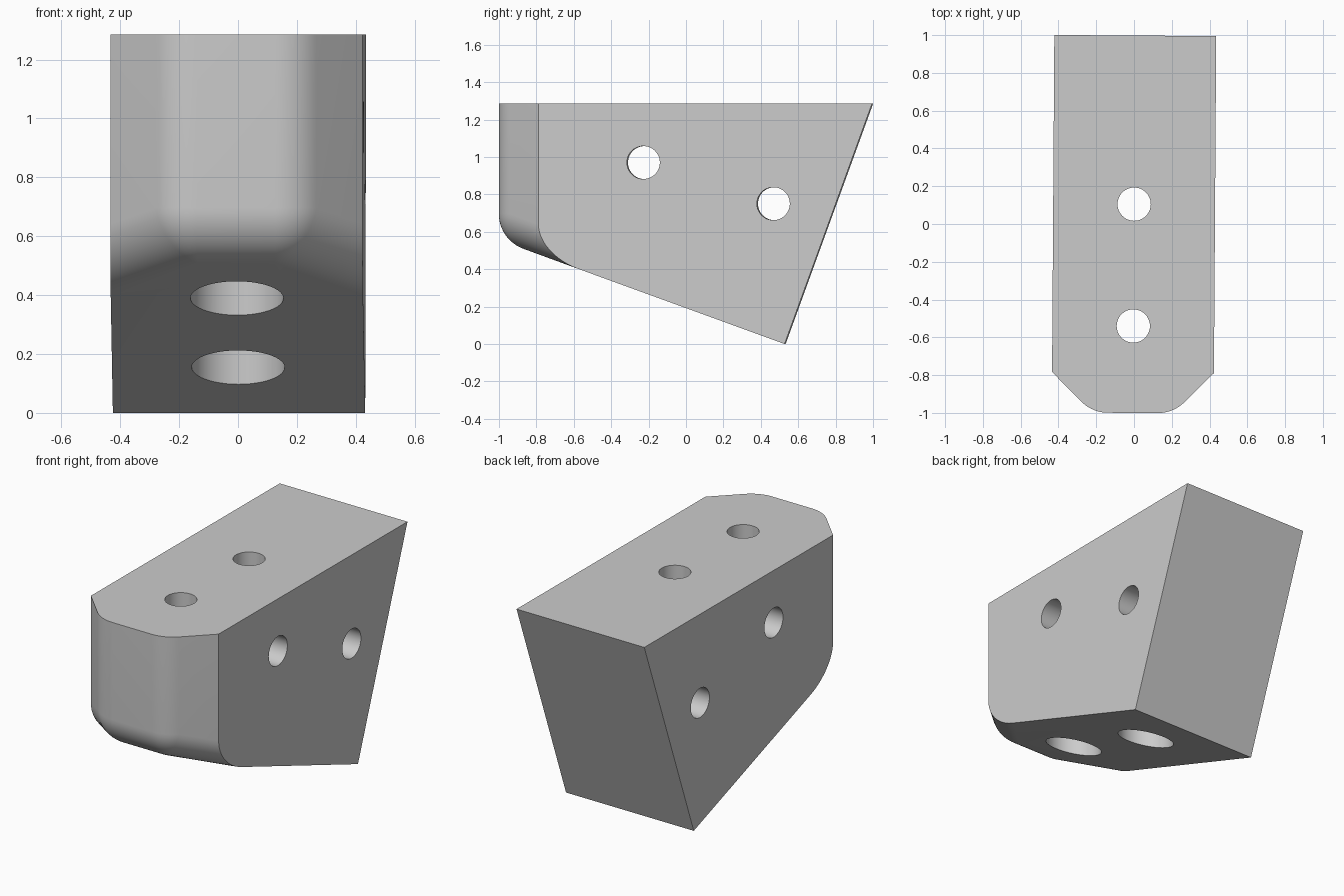
import bpy, bmesh, math
from mathutils import Vector, Matrix

if "Cube" in bpy.data.objects:
    bpy.data.objects.remove(bpy.data.objects["Cube"])

HALF, TOP, R = 0.4285, 1.285, 0.2
TILT = math.radians(20)
SLOPE = math.tan(TILT)
HEEL_Y = 0.53                      # lowest edge, at z = 0
BACK = 1.5                         # oversize, trimmed below
BOTTOM_N = Vector((0, -math.sin(TILT), -math.cos(TILT)))
TURN = Matrix.Rotation(-0.0067, 4, 'Z')

grey = bpy.data.materials.new("light grey")
grey.use_nodes = True
grey.diffuse_color = (0.6, 0.6, 0.6, 1)
grey.node_tree.nodes["Principled BSDF"].inputs["Base Color"].default_value = (0.6, 0.6, 0.6, 1)


def section(cx, cy, n, steps=12):
    """Closed loop: top, front wall, fillet rolled into the sloping bottom."""
    cz = SLOPE * (HEEL_Y - cy) + R / math.cos(TILT)
    c = Vector((cx, cy, cz))
    wall, base = c + n * R, c + BOTTOM_N * R
    loop = [Vector((wall.x, BACK, TOP)), Vector((wall.x, wall.y, TOP))]
    loop += [c + n.slerp(BOTTOM_N, i / steps) * R for i in range(steps + 1)]
    loop.append(Vector((base.x, BACK, SLOPE * (HEEL_Y - BACK))))
    return loop


def outline():
    """Fillet centres and wall normals across the front, left to right."""
    corner, run, steps = 0.132, 0.5, 10
    half = [(corner, -1 + R, math.radians(45 * i / steps)) for i in range(steps + 1)]
    half.append((corner + run, -1 + R + run, math.radians(45)))
    right = [(-x, y, -a) for x, y, a in reversed(half)]
    return [(x, y, Vector((math.sin(a), -math.cos(a), 0))) for x, y, a in right + half]


def trim(bm, point, normal):
    cut = bmesh.ops.bisect_plane(bm, geom=bm.verts[:] + bm.edges[:] + bm.faces[:],
                                 plane_co=point, plane_no=normal, clear_outer=True)
    edges = [e for e in cut["geom_cut"] if isinstance(e, bmesh.types.BMEdge)]
    bmesh.ops.edgeloop_fill(bm, edges=edges)


def add_object(name, bm):
    mesh = bpy.data.meshes.new(name)
    bm.to_mesh(mesh)
    bm.free()
    mesh.materials.append(grey)
    obj = bpy.data.objects.new(name, mesh)
    bpy.context.collection.objects.link(obj)
    return obj


# Block: sections joined into a closed shell, then trimmed to its flat faces
bm = bmesh.new()
rings = [[bm.verts.new(p) for p in section(*s)] for s in outline()]
for a, b in zip(rings, rings[1:]):
    for i in range(len(a)):
        j = (i + 1) % len(a)
        bm.faces.new((a[i], a[j], b[j], b[i]))
bm.faces.new(rings[0])
bm.faces.new(rings[-1])
bmesh.ops.remove_doubles(bm, verts=bm.verts, dist=1e-5)
bmesh.ops.recalc_face_normals(bm, faces=bm.faces)
trim(bm, (HALF, 0, 0), (1, 0, 0))
trim(bm, (-HALF, 0, 0), (-1, 0, 0))
trim(bm, (0, HEEL_Y, 0), (0, math.cos(TILT), -math.sin(TILT)))
bmesh.ops.remove_doubles(bm, verts=bm.verts, dist=1e-5)
bmesh.ops.dissolve_limit(bm, angle_limit=0.002, verts=bm.verts, edges=bm.edges)
bmesh.ops.recalc_face_normals(bm, faces=bm.faces)
bm.transform(TURN)
block = add_object("wedge_block", bm)
bpy.context.view_layer.objects.active = block
block.select_set(True)


def drill(center, radius, depth, along_x=False):
    bm = bmesh.new()
    bmesh.ops.create_cone(bm, cap_ends=True, segments=48, radius1=radius,
                          radius2=radius, depth=depth)
    if along_x:
        bm.transform(Matrix.Rotation(math.pi / 2, 4, 'Y'))
    bm.transform(TURN @ Matrix.Translation(center))
    cutter = add_object("drill_cutter", bm)
    cutter.hide_render = True
    mod = block.modifiers.new("hole", 'BOOLEAN')
    mod.operation, mod.solver, mod.object = 'DIFFERENCE', 'EXACT', cutter
    bpy.ops.object.modifier_apply(modifier=mod.name)
    bpy.data.objects.remove(cutter)


# Vertical screw holes, counterbored from below
for y in (0.105, -0.54):
    drill((0, y, 0.7), 0.088, 2)
    drill((0, y, 0.3), 0.158, 1.2)

# Cross holes through both sides
for y, z in ((-0.225, 0.97), (0.47, 0.75)):
    drill((0, y, z), 0.088, 2, along_x=True)

bpy.ops.object.shade_smooth_by_angle(angle=math.radians(25))
